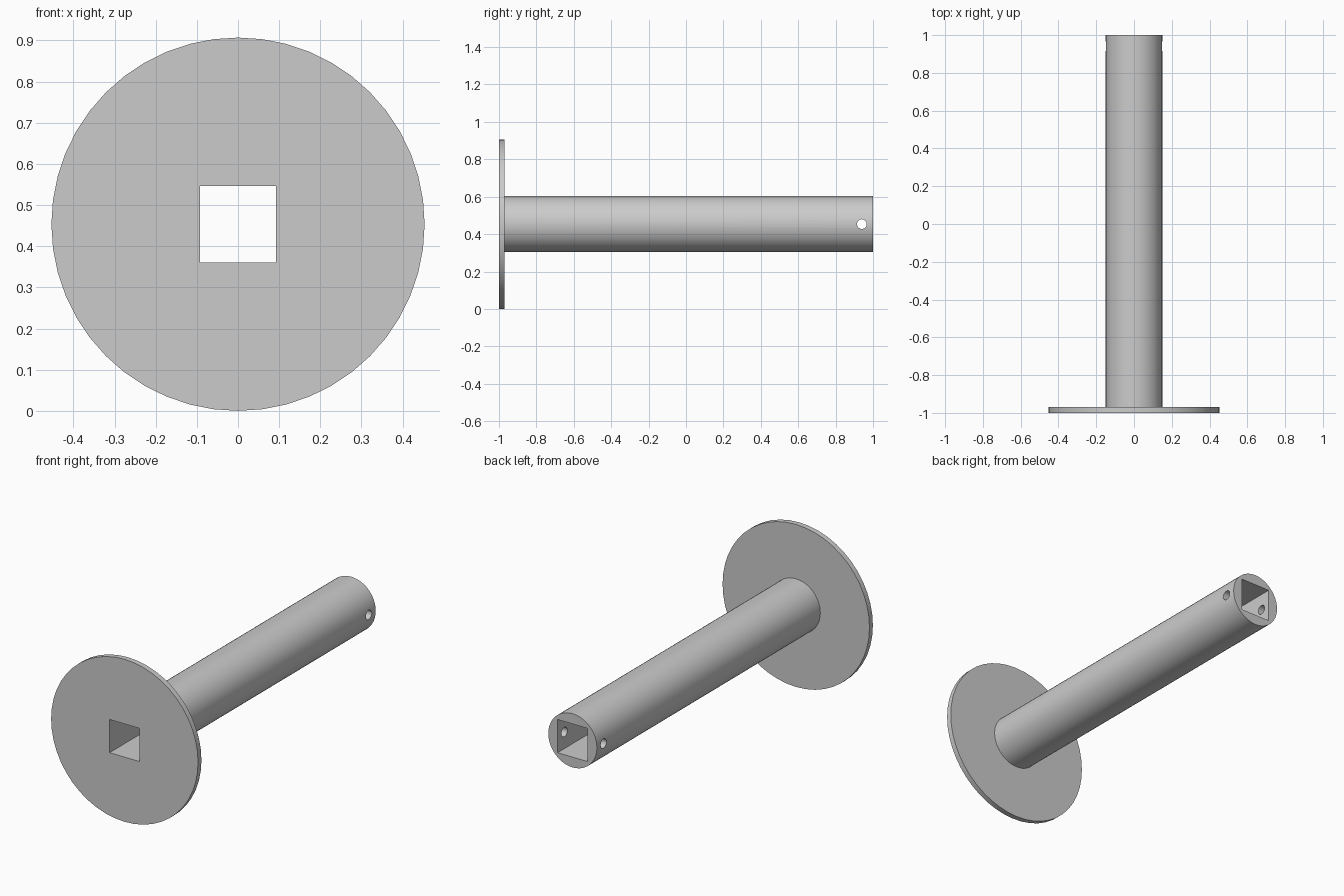
import bpy
import math

cube = bpy.data.objects.get("Cube")
if cube:
    bpy.data.objects.remove(cube, do_unlink=True)

AXIS_Z = 0.4535          # height of the centre line
FLANGE_R = 0.4535
FLANGE_BACK = -0.97
TUBE_R = 0.15
BORE = 0.185             # side of the square bore
PIN_Y, PIN_R = 0.94, 0.026

metal = bpy.data.materials.new("plain grey")
metal.use_nodes = True
GREY = (0.6, 0.6, 0.6, 1)
metal.diffuse_color = GREY
metal.node_tree.nodes["Principled BSDF"].inputs["Base Color"].default_value = GREY


def rod(name, radius, y0, y1, sides):
    """Cylinder along y between two positions."""
    bpy.ops.mesh.primitive_cylinder_add(
        vertices=sides, radius=radius, depth=y1 - y0,
        location=(0, (y0 + y1) / 2, AXIS_Z), rotation=(math.pi / 2, 0, 0))
    obj = bpy.context.object
    obj.name = name
    obj.data.materials.append(metal)
    return obj


def combine(target, other, operation):
    """Apply a boolean and discard the helper."""
    mod = target.modifiers.new(operation.lower(), 'BOOLEAN')
    mod.operation = operation
    mod.solver = 'EXACT'
    mod.object = other
    other.hide_render = True
    bpy.ops.object.select_all(action='DESELECT')
    target.select_set(True)
    bpy.context.view_layer.objects.active = target
    bpy.ops.object.modifier_apply(modifier=mod.name)
    bpy.data.objects.remove(other, do_unlink=True)


# Flange disc and tube merged into one spool body
body = rod("flanged_tube", FLANGE_R, -1, FLANGE_BACK, 48)
combine(body, rod("tube", TUBE_R, -0.985, 1, 48), 'UNION')

# Square bore through the full length
bpy.ops.mesh.primitive_cube_add(size=1, location=(0, 0, AXIS_Z))
bore = bpy.context.object
bore.name = "bore_cutter"
bore.scale = (BORE, 2.4, BORE)
bore.data.materials.append(metal)
combine(body, bore, 'DIFFERENCE')

# Cross pin hole near the free end
bpy.ops.mesh.primitive_cylinder_add(
    vertices=24, radius=PIN_R, depth=0.6,
    location=(0, PIN_Y, AXIS_Z), rotation=(0, math.pi / 2, 0))
pin = bpy.context.object
pin.name = "pin_cutter"
pin.data.materials.append(metal)
combine(body, pin, 'DIFFERENCE')

# Smooth round walls, sharp rims
bpy.ops.object.shade_smooth_by_angle(angle=math.radians(30))
